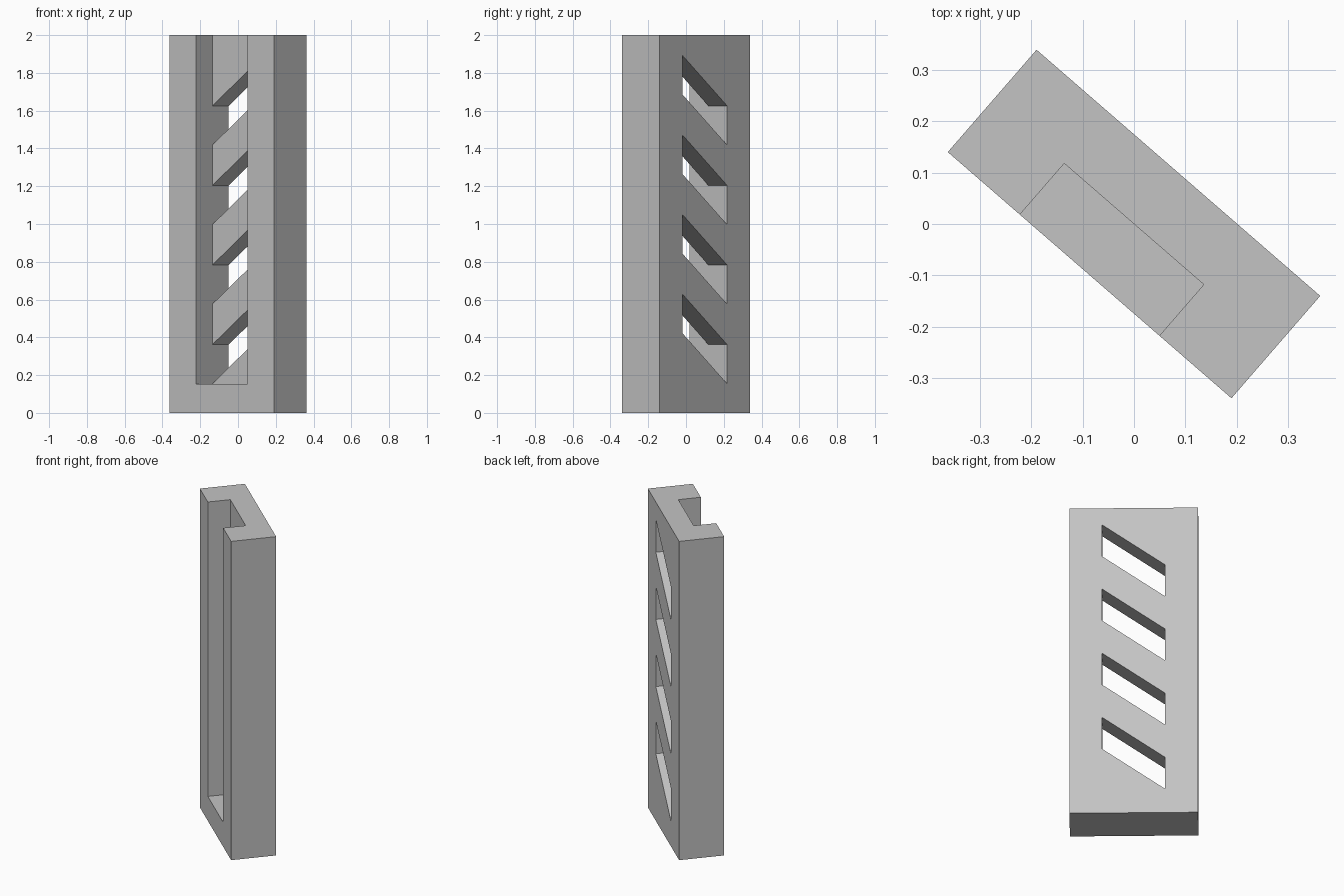
import bpy
import bmesh
import math

if "Cube" in bpy.data.objects:
    bpy.data.objects.remove(bpy.data.objects["Cube"], do_unlink=True)

WIDTH, DEPTH, HEIGHT = 0.732, 0.264, 2.0
POCKET_HALF, FLOOR = 0.18, 0.153
SLOT_HALF, SLOT_BASE, SLOT_HEIGHT = 0.1795, 0.155, 0.207
SLOT_RISE, SLOT_PITCH, SLOT_COUNT = 0.266, 0.4213, 4

grey = bpy.data.materials.new("light grey")
grey.use_nodes = True
colour = (0.55, 0.55, 0.55, 1)
grey.diffuse_color = colour
grey.node_tree.nodes["Principled BSDF"].inputs["Base Color"].default_value = colour


def prism(name, outlines, front, back):
    """Extrude closed (x, z) outlines from y = front to y = back."""
    bm = bmesh.new()
    for outline in outlines:
        face = bm.faces.new([bm.verts.new((x, front, z)) for x, z in outline])
        extruded = bmesh.ops.extrude_face_region(bm, geom=[face])
        moved = [v for v in extruded["geom"] if isinstance(v, bmesh.types.BMVert)]
        bmesh.ops.translate(bm, verts=moved, vec=(0, back - front, 0))
    bmesh.ops.recalc_face_normals(bm, faces=bm.faces)
    mesh = bpy.data.meshes.new(name)
    bm.to_mesh(mesh)
    bm.free()
    mesh.materials.append(grey)
    obj = bpy.data.objects.new(name, mesh)
    bpy.context.collection.objects.link(obj)
    return obj


def rectangle(half, low, high):
    return [(-half, low), (half, low), (half, high), (-half, high)]


def slot(low):
    return [(-SLOT_HALF, low), (SLOT_HALF, low + SLOT_RISE),
            (SLOT_HALF, low + SLOT_RISE + SLOT_HEIGHT), (-SLOT_HALF, low + SLOT_HEIGHT)]


# Solid block
block = prism("slotted_channel", [rectangle(WIDTH / 2, 0, HEIGHT)], -DEPTH / 2, DEPTH / 2)

# Front pocket, open at the top, and slanted slots through the back wall
pocket = prism("pocket_cutter", [rectangle(POCKET_HALF, FLOOR, HEIGHT + 0.1)], -DEPTH, 0)
slots = prism("slot_cutter", [slot(SLOT_BASE + i * SLOT_PITCH) for i in range(SLOT_COUNT)],
              -0.05, DEPTH)

bpy.context.view_layer.objects.active = block
for cutter in (pocket, slots):
    cutter.hide_render = True
    cut = block.modifiers.new(cutter.name, "BOOLEAN")
    cut.operation = "DIFFERENCE"
    cut.solver = "EXACT"
    cut.object = cutter
    bpy.ops.object.modifier_apply(modifier=cut.name)
    bpy.data.objects.remove(cutter, do_unlink=True)

# Turn the channel to face front left
block.rotation_euler.z = math.radians(-40.95)
